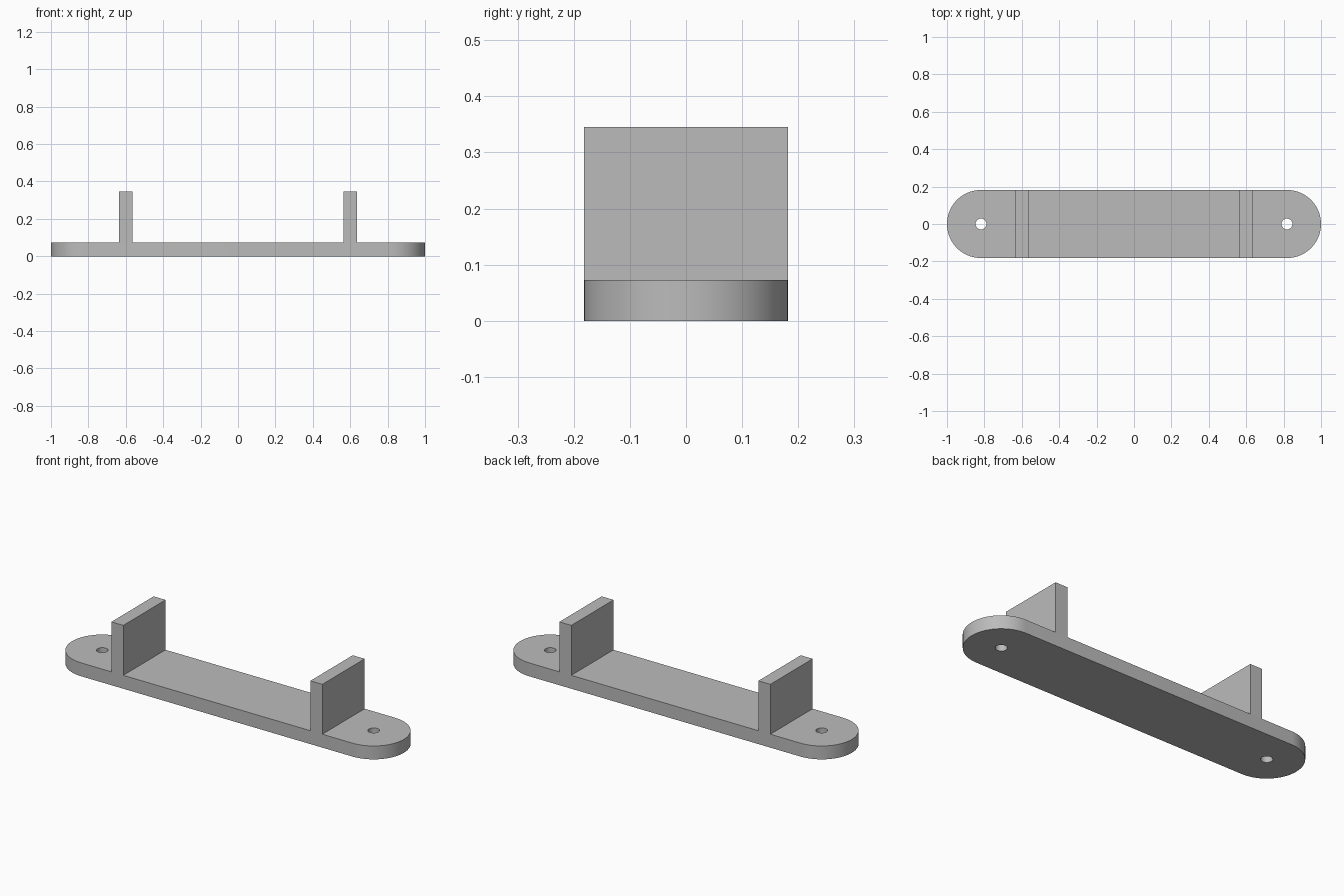
import bpy, bmesh
from math import sin, cos, pi

if "Cube" in bpy.data.objects:
    bpy.data.objects.remove(bpy.data.objects["Cube"])

R, BASE_H, TOP = 0.182, 0.073, 0.345     # end radius, base thickness, total height
END_X = 1 - R                            # centre of rounded ends and holes
WALL_X, WALL_T = 0.6, 0.072
HOLE_R = 0.029

grey = bpy.data.materials.new("grey")
grey.use_nodes = True
colour = (0.5, 0.5, 0.5, 1)
grey.diffuse_color = colour
grey.node_tree.nodes["Principled BSDF"].inputs["Base Color"].default_value = colour


def extrude_outline(name, outline, z0, z1):
    """Solid prism from a counter-clockwise outline."""
    bm = bmesh.new()
    face = bm.faces.new([bm.verts.new((x, y, z0)) for x, y in outline])
    new = bmesh.ops.extrude_face_region(bm, geom=[face])["geom"]
    top = [v for v in new if isinstance(v, bmesh.types.BMVert)]
    bmesh.ops.translate(bm, verts=top, vec=(0, 0, z1 - z0))
    bmesh.ops.recalc_face_normals(bm, faces=bm.faces)
    mesh = bpy.data.meshes.new(name)
    bm.to_mesh(mesh)
    bm.free()
    mesh.materials.append(grey)
    obj = bpy.data.objects.new(name, mesh)
    bpy.context.collection.objects.link(obj)
    return obj


def arc(cx, r, start, sweep, steps):
    return [(cx + r * cos(start + sweep * i / steps),
             r * sin(start + sweep * i / steps)) for i in range(steps + 1)]


# Base plate with rounded ends
outline = arc(END_X, R, -pi / 2, pi, 32) + arc(-END_X, R, pi / 2, pi, 32)
base = extrude_outline("base_plate", outline, 0, BASE_H)

for side, s in (("left", 1), ("right", -1)):
    # Screw hole through each end
    circle = arc(s * END_X, HOLE_R, 0, 2 * pi, 32)[:-1]
    cutter = extrude_outline(side + "_hole_cutter", circle, -0.05, BASE_H + 0.05)
    cutter.hide_render = True
    cutter.hide_set(True)
    cut = base.modifiers.new(side + "_hole", "BOOLEAN")
    cut.operation, cut.solver, cut.object = "DIFFERENCE", "EXACT", cutter

    # Upright wall
    x0, x1 = s * WALL_X - WALL_T / 2, s * WALL_X + WALL_T / 2
    extrude_outline(side + "_wall", [(x0, -R), (x1, -R), (x1, R), (x0, R)], BASE_H, TOP)

# Apply the cuts, then smooth the rounded edges
bpy.ops.object.select_all(action="DESELECT")
bpy.context.view_layer.objects.active = base
base.select_set(True)
for m in list(base.modifiers):
    cutter = m.object
    bpy.ops.object.modifier_apply(modifier=m.name)
    bpy.data.objects.remove(cutter)
bpy.ops.object.shade_smooth_by_angle(angle=pi / 6)
